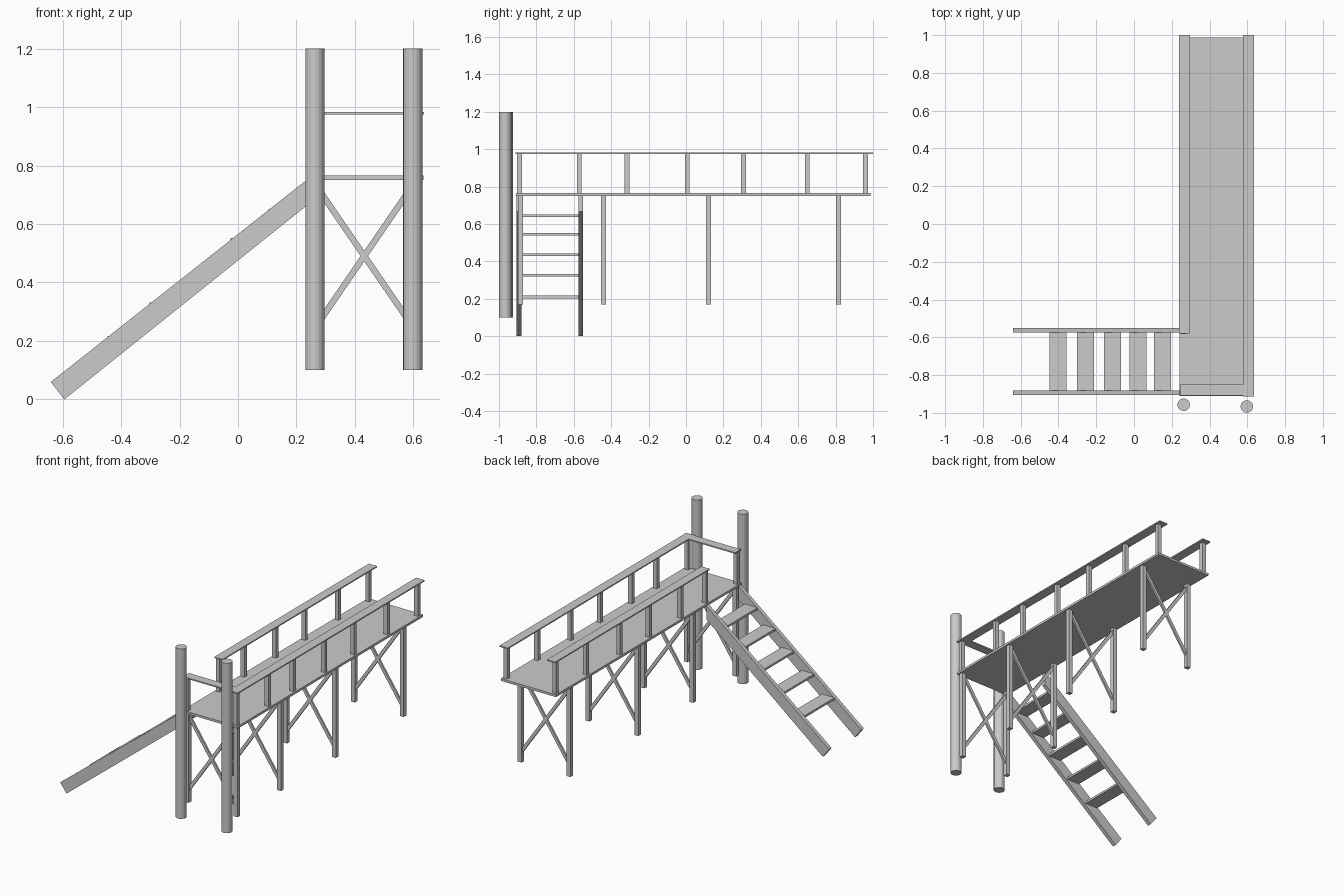
import bpy, bmesh, math
from mathutils import Matrix

if "Cube" in bpy.data.objects:
    bpy.data.objects.remove(bpy.data.objects["Cube"])


def make(name, bm):
    bmesh.ops.recalc_face_normals(bm, faces=bm.faces)
    me = bpy.data.meshes.new(name)
    bm.to_mesh(me)
    bm.free()
    ob = bpy.data.objects.new(name, me)
    bpy.context.collection.objects.link(ob)
    return ob


def box(name, x, y, z):
    """Box from (min, max) ranges."""
    bm = bmesh.new()
    bmesh.ops.create_cube(bm, size=1)
    for v in bm.verts:
        v.co = [r[0] if c < 0 else r[1] for c, r in zip(v.co, (x, y, z))]
    return make(name, bm)


def prism(name, profile, y0, y1):
    """XZ outline extruded along y."""
    bm = bmesh.new()
    face = bm.faces.new([bm.verts.new((x, y0, z)) for x, z in profile])
    ext = bmesh.ops.extrude_face_region(bm, geom=[face])
    for v in ext["geom"]:
        if isinstance(v, bmesh.types.BMVert):
            v.co.y = y1
    return make(name, bm)


def around(c, w):
    return (c - w / 2, c + w / 2)


LEFT, RIGHT = 0.262, 0.612      # post and leg lines

# Walkway deck
box("deck", (0.24, 0.635), (-0.91, 0.987), (0.75, 0.765))

# Flat handrails
box("left_handrail", (0.237, 0.296), (-0.58, 1.0), (0.975, 0.983))
box("right_handrail", (0.576, 0.636), (-0.912, 1.0), (0.975, 0.983))
box("end_handrail", (0.243, 0.576), (-0.908, -0.85), (0.975, 0.983))

# Rail posts
for y in (-0.89, -0.57, -0.315, 0.007, 0.307, 0.648, 0.96):
    for x in (LEFT, RIGHT):
        box("rail_post", around(x, 0.027), around(y, 0.025), (0.765, 0.975))

# Legs with crossed braces
brace_len = math.hypot(RIGHT - LEFT, 0.51)
for y in (-0.885, -0.442, 0.12, 0.815):
    for x, s in ((LEFT, 1), (RIGHT, -1)):
        box("leg", around(x, 0.028), around(y, 0.027), (0.17, 0.75))
        brace = box("cross_brace", around(0, brace_len), around(0, 0.012), around(0, 0.021))
        angle = s * math.atan2(0.51, RIGHT - LEFT)
        z = 0.483 if s > 0 else 0.498
        brace.matrix_world = Matrix.Translation((0.437, y, z)) @ Matrix.Rotation(angle, 4, 'Y')

# Tall round poles at the front
for x, y in ((0.263, -0.957), (0.597, -0.966)):
    bm = bmesh.new()
    bmesh.ops.create_cone(bm, cap_ends=True, segments=16, radius1=0.033, radius2=0.033,
                          depth=1.1, matrix=Matrix.Translation((x, y, 0.65)))
    make("round_pole", bm)

# Stair stringers
side = [(-0.64, 0.06), (-0.594, 0.0), (0.24, 0.667), (0.24, 0.755)]
for y in (-0.893, -0.563):
    prism("stair_stringer", side, *around(y, 0.025))

# Stair treads
for x, z in ((-0.402, 0.21), (-0.257, 0.325), (-0.113, 0.435), (0.02, 0.545), (0.15, 0.645)):
    box("stair_tread", around(x, 0.09), (-0.881, -0.575), around(z, 0.014))
